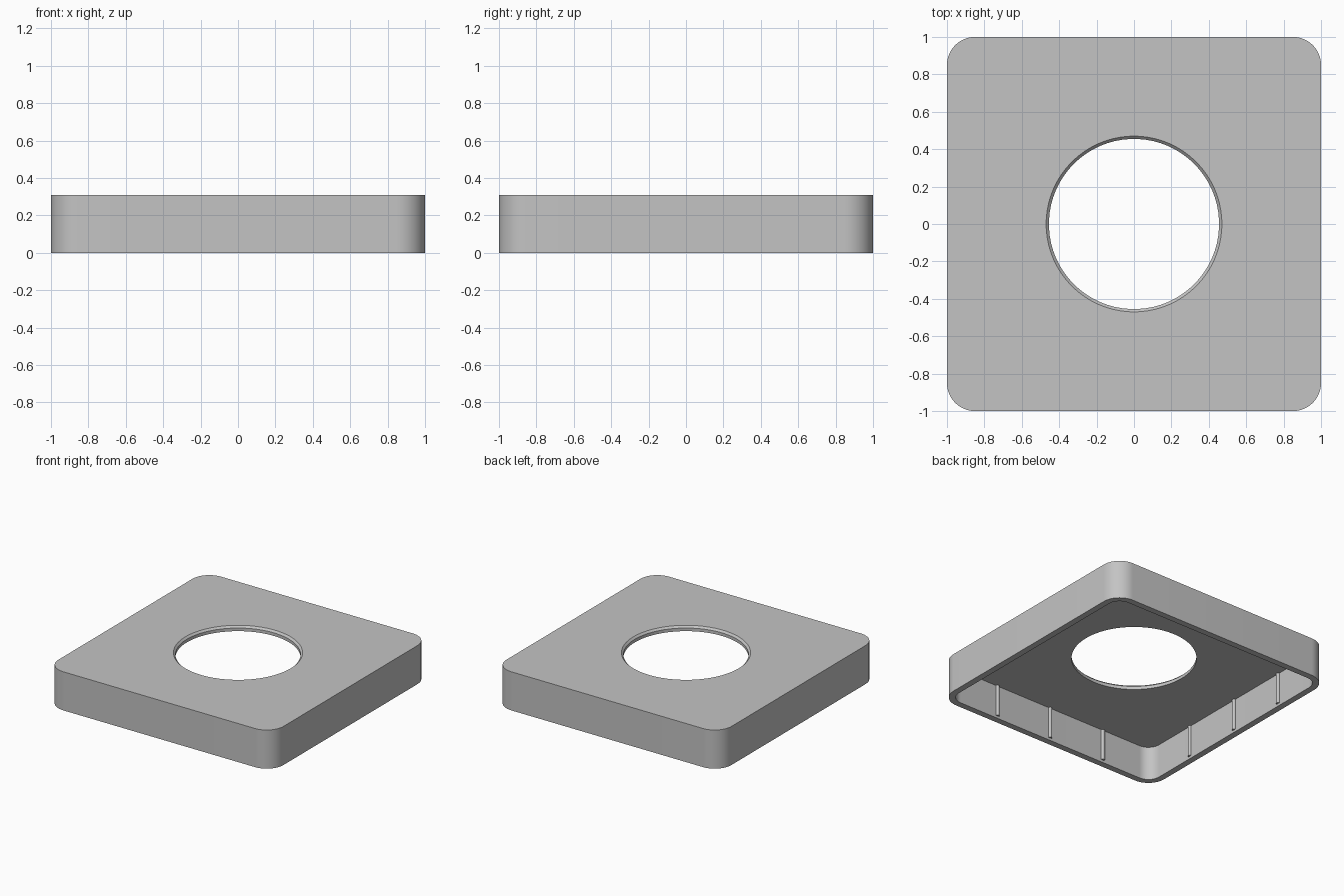
import bpy, bmesh, math
from mathutils import Matrix

if "Cube" in bpy.data.objects:
    bpy.data.objects.remove(bpy.data.objects["Cube"])

H, CEIL, WALL = 0.31, 0.27, 0.05
CORNER, SEG = 0.15, 16

grey = bpy.data.materials.new("plain_grey")
grey.diffuse_color = (0.55, 0.55, 0.55, 1)
grey.use_nodes = True
grey.node_tree.nodes["Principled BSDF"].inputs["Base Color"].default_value = grey.diffuse_color


def rounded_square(half, radius, z):
    pts = []
    for k in range(4):
        cx = (half - radius) * (1, -1, -1, 1)[k]
        cy = (half - radius) * (1, 1, -1, -1)[k]
        for j in range(SEG + 1):
            a = math.pi / 2 * (k + j / SEG)
            pts.append((cx + radius * math.cos(a), cy + radius * math.sin(a), z))
    return pts


def circle(radius, z):
    n = 4 * (SEG + 1)
    angles = [2 * math.pi * (i + 0.5) / n for i in range(n)]
    return [(radius * math.cos(a), radius * math.sin(a), z) for a in angles]


def finish(bm, name):
    bmesh.ops.recalc_face_normals(bm, faces=bm.faces)
    me = bpy.data.meshes.new(name)
    bm.to_mesh(me)
    bm.free()
    me.materials.append(grey)
    ob = bpy.data.objects.new(name, me)
    bpy.context.collection.objects.link(ob)
    bpy.ops.object.select_all(action='DESELECT')
    ob.select_set(True)
    bpy.context.view_layer.objects.active = ob
    bpy.ops.object.shade_smooth_by_angle(angle=math.radians(30))
    return ob


# Hollow cover: one closed chain of loops around its cross-section
bm = bmesh.new()
loops = [
    rounded_square(1, CORNER, 0),
    rounded_square(1, CORNER, H),
    circle(0.47, H),
    circle(0.455, H - 0.015),
    circle(0.455, CEIL),
    rounded_square(1 - WALL, CORNER - WALL, CEIL),
    rounded_square(1 - WALL, CORNER - WALL, 0),
]
rings = [[bm.verts.new(p) for p in loop] for loop in loops]
for r, ring in enumerate(rings):
    nxt = rings[(r + 1) % len(rings)]
    for i in range(len(ring)):
        j = (i + 1) % len(ring)
        bm.faces.new((ring[i], ring[j], nxt[j], nxt[i]))
finish(bm, "cover_shell")

# Thin round ribs, three on each inner wall
RIB_R, RIB_Z = 0.015, 0.02
for side in range(4):
    bm = bmesh.new()
    for x in (-0.5, 0, 0.5):
        place = Matrix.Rotation(side * math.pi / 2, 4, 'Z') @ Matrix.Translation(
            (x, -(1 - WALL), (RIB_Z + CEIL) / 2))
        bmesh.ops.create_cone(bm, cap_ends=True, segments=16, radius1=RIB_R,
                              radius2=RIB_R, depth=CEIL - RIB_Z, matrix=place)
    finish(bm, "inner_ribs_%d" % (side + 1))
